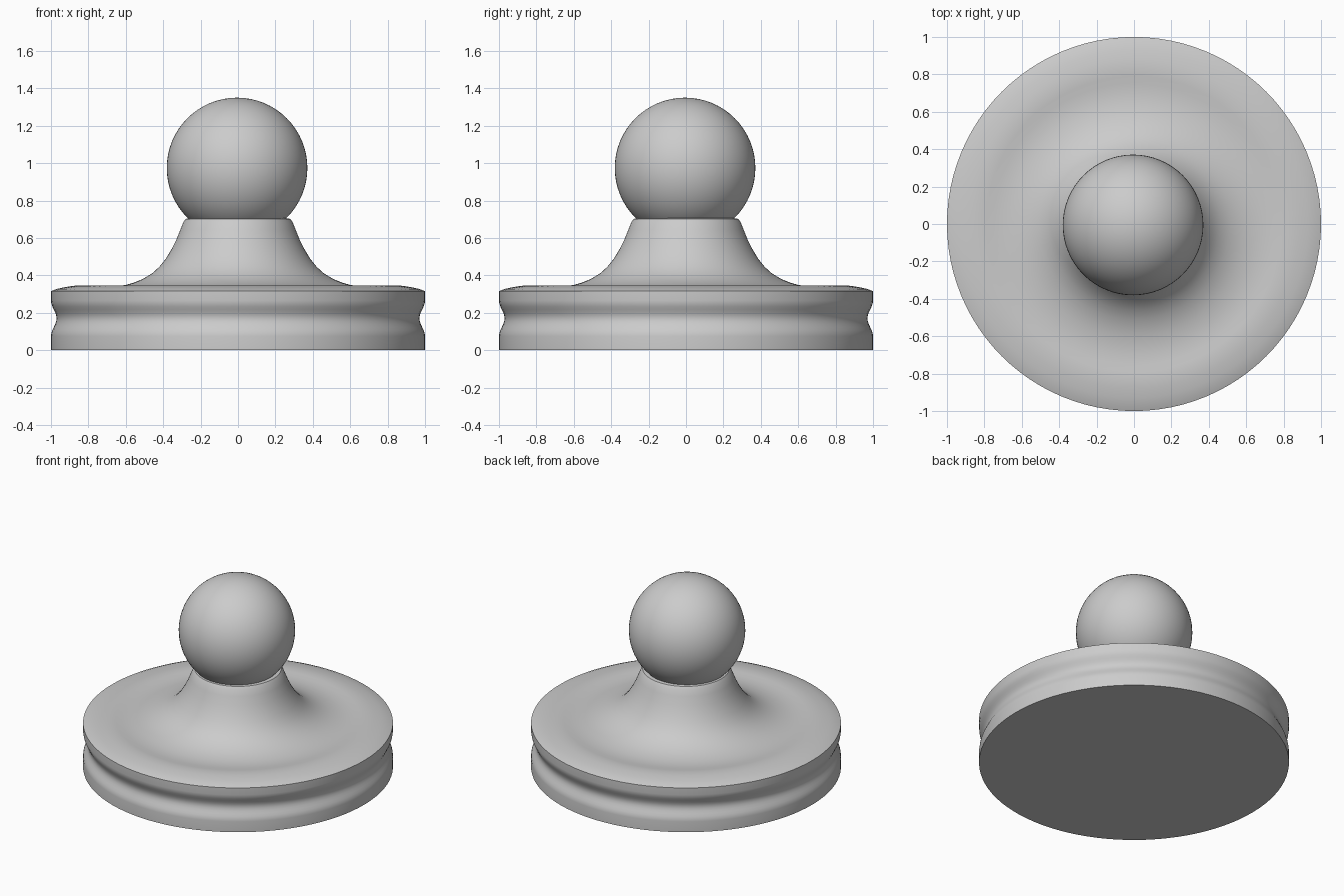
import bpy, bmesh, math

if "Cube" in bpy.data.objects:
    bpy.data.objects.remove(bpy.data.objects["Cube"])

def finish(obj, angle):
    bpy.ops.object.select_all(action='DESELECT')
    obj.select_set(True)
    bpy.context.view_layer.objects.active = obj
    bpy.ops.object.shade_smooth_by_angle(angle=math.radians(angle))

def lathe(name, profile, segments=96):
    """Revolve (radius, z) points around the z axis and cap open ends."""
    bm = bmesh.new()
    rings = []
    for r, z in profile:
        rings.append([bm.verts.new((r * math.cos(2 * math.pi * i / segments),
                                    r * math.sin(2 * math.pi * i / segments), z))
                      for i in range(segments)])
    for a, b in zip(rings, rings[1:]):
        for i in range(segments):
            j = (i + 1) % segments
            bm.faces.new((a[i], a[j], b[j], b[i]))
    bm.faces.new(rings[0][::-1])
    bm.faces.new(rings[-1])
    mesh = bpy.data.meshes.new(name)
    bm.to_mesh(mesh)
    bm.free()
    obj = bpy.data.objects.new(name, mesh)
    bpy.context.collection.objects.link(obj)
    finish(obj, 35)
    return obj

# Grooved round base: side groove follows a cosine dip
groove = [(1 - 0.015 * (1 - math.cos(2 * math.pi * i / 12)), 0.075 + 0.19 * i / 12)
          for i in range(13)]
# Top rim, shallow ring-shaped dip, then flared neck
rim = [(1.0, 0.315), (0.97, 0.327), (0.93, 0.336), (0.88, 0.344), (0.83, 0.347),
       (0.79, 0.344), (0.75, 0.339), (0.70, 0.337), (0.65, 0.340)]
neck = [(0.60, 0.349), (0.56, 0.36), (0.51, 0.38), (0.46, 0.41), (0.42, 0.446),
        (0.385, 0.49), (0.355, 0.54), (0.33, 0.59), (0.308, 0.645),
        (0.292, 0.685), (0.28, 0.702), (0.255, 0.706)]
lathe("base_and_neck", [(1.0, 0.0)] + groove + rim + neck)

# Ball knob
bpy.ops.mesh.primitive_uv_sphere_add(segments=64, ring_count=32, radius=0.376,
                                     location=(-0.005, -0.005, 0.974))
ball = bpy.context.object
ball.name = "ball_knob"
finish(ball, 60)
